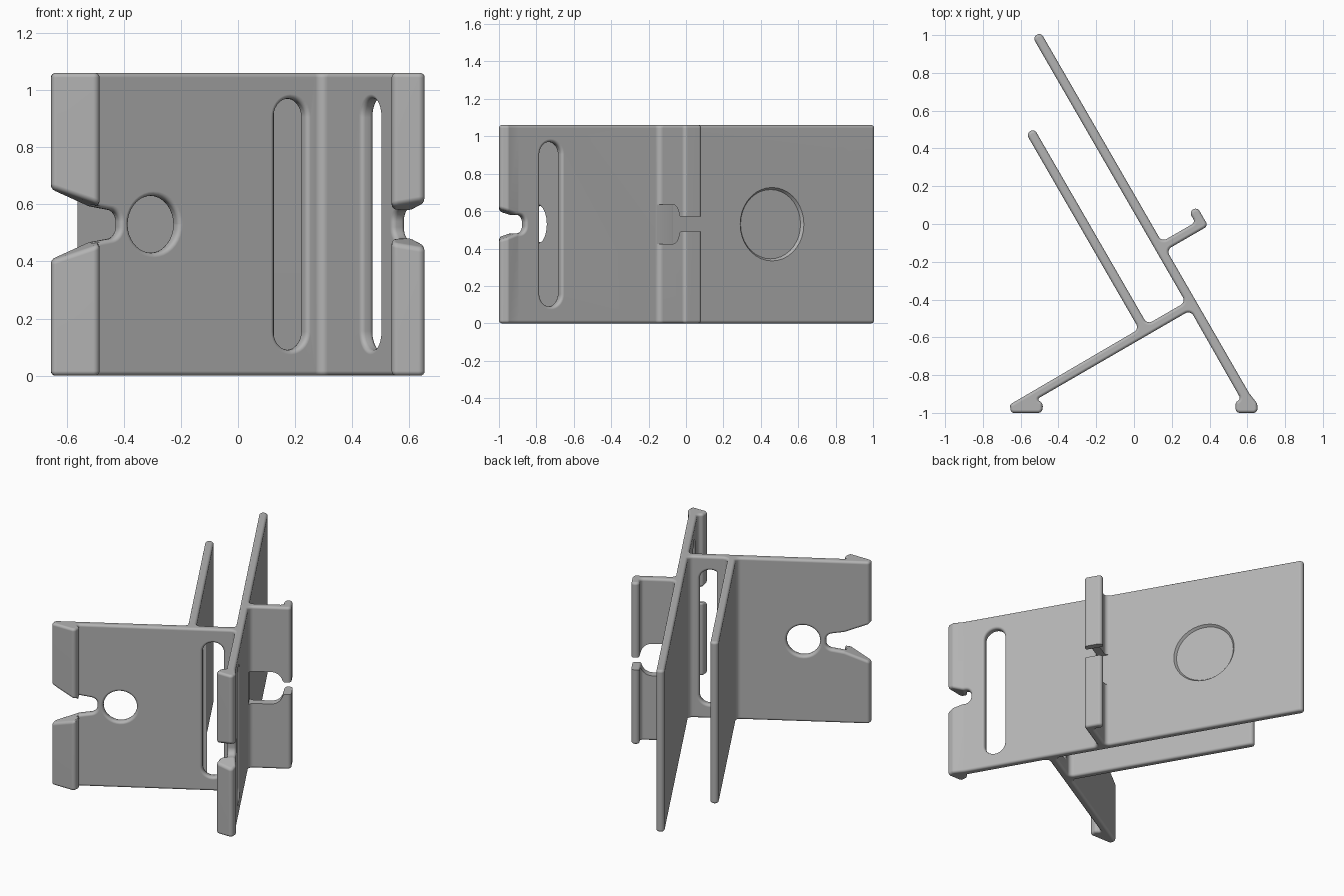
import bpy, bmesh, math
from mathutils import Vector

if "Cube" in bpy.data.objects:
    bpy.data.objects.remove(bpy.data.objects["Cube"])

HEIGHT, MID = 1.06, 0.53
EDGE = 0.016
C, S = math.cos(math.radians(30)), 0.5


def uv(u, v, r=0.0):
    """Point in the tilted plate frame: u along the leg, v along the long plate."""
    return (C * u - S * v, S * u + C * v, r)


def rounded(corners):
    """Closed outline with every (x, y, radius) corner filleted."""
    out = []
    for i, (x, y, r) in enumerate(corners):
        p = Vector((x, y))
        a = (Vector(corners[i - 1][:2]) - p).normalized()
        b = (Vector(corners[(i + 1) % len(corners)][:2]) - p).normalized()
        half = a.angle(b) / 2
        if r == 0:
            out.append(p)
            continue
        centre = p + (a + b).normalized() * r / math.sin(half)
        start = p + a * r / math.tan(half) - centre
        sweep = start.angle_signed(p + b * r / math.tan(half) - centre)
        n = max(2, math.ceil(abs(sweep) / math.radians(11)))
        for k in range(n + 1):
            t = -sweep * k / n
            out.append(centre + Vector((start.x * math.cos(t) - start.y * math.sin(t),
                                        start.x * math.sin(t) + start.y * math.cos(t))))
    return out


def inset(outline, d):
    """Move a counter-clockwise outline inwards by d."""
    out = []
    for i, p in enumerate(outline):
        e = (p - outline[i - 1]).normalized()
        f = (outline[(i + 1) % len(outline)] - p).normalized()
        n = Vector((-e.y - f.y, e.x + f.x)).normalized()
        out.append(p + n * d / n.dot(Vector((-e.y, e.x))))
    return out


def loft(name, layers, place):
    """Skin (depth, outline) layers; place maps (a, b, depth) to space."""
    bm = bmesh.new()
    rings = [[bm.verts.new(place(p.x, p.y, depth)) for p in outline]
             for depth, outline in layers]
    bm.faces.new(rings[0])
    bm.faces.new(rings[-1])
    n = len(rings[0])
    for low, high in zip(rings, rings[1:]):
        for i in range(n):
            j = (i + 1) % n
            bm.faces.new((low[i], low[j], high[j], high[i]))
    bmesh.ops.recalc_face_normals(bm, faces=bm.faces)
    mesh = bpy.data.meshes.new(name)
    bm.to_mesh(mesh)
    bm.free()
    obj = bpy.data.objects.new(name, mesh)
    bpy.context.collection.objects.link(obj)
    return obj


def slot(centre, half_w, half_h):
    r = min(half_w, half_h) * 0.995
    return rounded([(centre + sx * half_w, MID + sz * half_h, r)
                    for sx, sz in ((-1, -1), (1, -1), (1, 1), (-1, 1))])


def notch(half):
    """Outline symmetric about mid height from (position, half width, radius)."""
    return rounded([(a, MID - w, r) for a, w, r in half]
                   + [(a, MID + w, r) for a, w, r in reversed(half)])


def on_leg(a, b, d):
    return Vector((*uv(a, d)[:2], b))


def on_plate(a, b, d):
    return Vector((*uv(d, a)[:2], b))


def apply(obj, name, kind, **settings):
    mod = obj.modifiers.new(name, kind)
    for key, value in settings.items():
        setattr(mod, key, value)
    bpy.context.view_layer.objects.active = obj
    bpy.ops.object.modifier_apply(modifier=mod.name)


def cut(obj, name, layers, place):
    cutter = loft(name, layers, place)
    cutter.hide_render = True
    apply(obj, "cut", "BOOLEAN", operation="DIFFERENCE", solver="EXACT", object=cutter)
    bpy.data.objects.remove(cutter)


def cut_through(obj, name, outline, lo, hi, place):
    cut(obj, name, [(lo, outline), (hi, outline)], place)


def soften_openings(obj):
    """Bevel the sharp edges that lie clear of the top and bottom rims."""
    bm = bmesh.new()
    bm.from_mesh(obj.data)
    sharp = [e for e in bm.edges
             if e.is_manifold and e.calc_face_angle() > math.radians(40)
             and all(0.05 < v.co.z < HEIGHT - 0.05 for v in e.verts)]
    bmesh.ops.bevel(bm, geom=sharp, offset=EDGE, offset_type="OFFSET", segments=3,
                    profile=0.5, affect="EDGES", clamp_overlap=False)
    bm.to_mesh(obj.data)
    bm.free()


TIP, FIL = 0.0235, 0.03
profile = rounded([
    # long plate tip and its inner side
    uv(0.08, 1.125, TIP), uv(0.03, 1.125, TIP), uv(0.03, -0.495, FIL),
    # short plate
    uv(-0.205, -0.495, FIL), uv(-0.205, 0.70, TIP),
    uv(-0.255, 0.70, TIP), uv(-0.255, -0.495, FIL),
    # leg foot
    (-0.657, -0.956, 0.02), (-0.652, -1.0, 0.019), (-0.485, -1.0, 0.022),
    (-0.485, -0.947, 0.02), (-0.515, -0.928, 0.01),
    uv(0.03, -0.545, FIL),
    # long plate foot
    (0.565, -0.925, 0.018), (0.538, -0.945, 0.02), (0.538, -1.0, 0.022),
    (0.655, -1.0, 0.022), (0.652, -0.95, 0.022), uv(0.08, -1.08),
    # shelf with hooked lip
    uv(0.08, -0.205, FIL), uv(0.335, -0.205, 0.022), uv(0.335, -0.09, TIP),
    uv(0.285, -0.09, TIP), uv(0.285, -0.155, 0.02), uv(0.08, -0.155, FIL),
])

# Body with rounded rims at the bottom and the top
steps = [math.radians(22.5 * k) for k in range(5)]
rim = [(EDGE * (1 - math.sin(t)), inset(profile, EDGE * (1 - math.cos(t))))
       for t in reversed(steps)]
layers = rim + [(HEIGHT - z, ring) for z, ring in reversed(rim)]
stand = loft("stand_body", layers, lambda a, b, d: Vector((a, b, d)))

# Through openings: leg hole, two long slots, cable notches
cut_through(stand, "leg_hole", slot(-0.655, 0.1, 0.1), -0.65, -0.4, on_leg)
cut_through(stand, "leg_slot", slot(-0.101, 0.064, 0.44), -0.65, -0.4, on_leg)
cut_through(stand, "plate_slot", slot(-0.88, 0.066, 0.44), -0.1, 0.2, on_plate)
cut_through(stand, "leg_notch", notch([(-1.25, 0.2, 0), (-0.9, 0.063, 0.05),
                                       (-0.79, 0.045, 0.042)]), -0.8, -0.4, on_leg)
cut_through(stand, "plate_notch", notch([(-1.3, 0.12, 0), (-1.09, 0.05, 0.03),
                                         (-1.035, 0.05, 0.04)]), -0.15, 0.25, on_plate)
soften_openings(stand)

# Shelf opening and the shallow round pocket in the long plate
cut_through(stand, "shelf_notch", notch([(0.081, 0.105, 0), (0.275, 0.105, 0.07),
                                         (0.285, 0.04, 0.015), (0.45, 0.04, 0)]),
            -0.3, 0.0, on_leg)
cut(stand, "pocket", [(0.064, slot(0.485, 0.185, 0.185)),
                      (0.085, slot(0.485, 0.2, 0.2))], on_plate)

grey = bpy.data.materials.new("grey_plastic")
grey.use_nodes = True
colour = (0.45, 0.45, 0.45, 1)
grey.diffuse_color = colour
grey.node_tree.nodes["Principled BSDF"].inputs["Base Color"].default_value = colour
stand.data.materials.clear()
stand.data.materials.append(grey)

bpy.ops.object.select_all(action="DESELECT")
stand.select_set(True)
bpy.context.view_layer.objects.active = stand
bpy.ops.object.shade_smooth_by_angle(angle=math.radians(35))
apply(stand, "flat_plate_shading", "WEIGHTED_NORMAL", keep_sharp=True)
